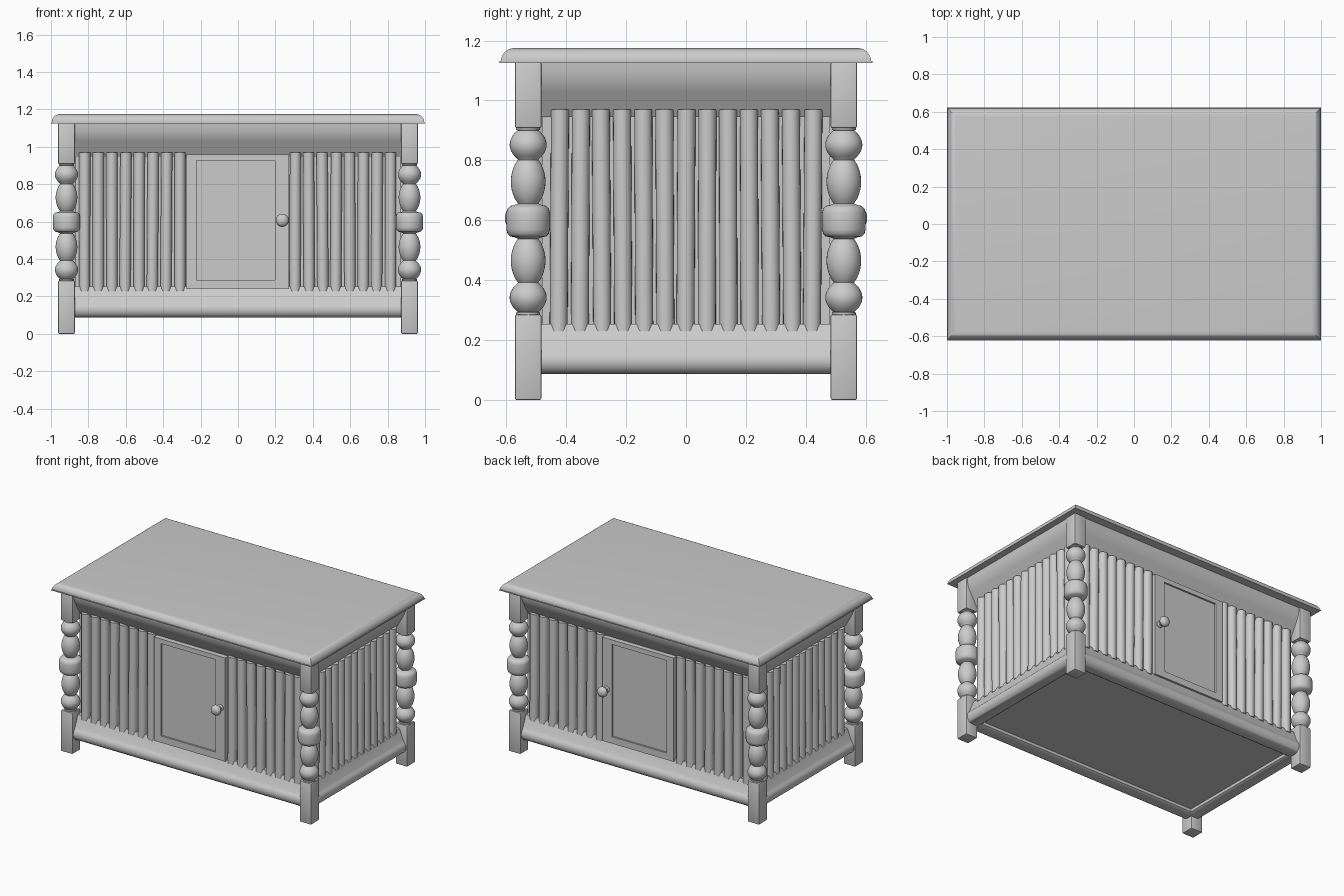
import bpy, bmesh, math, random
from mathutils import Matrix

if "Cube" in bpy.data.objects:
    bpy.data.objects.remove(bpy.data.objects["Cube"])

random.seed(4)
LX, LY = 0.917, 0.527          # leg centres
HX, HY = 0.962, 0.571          # outer faces of the legs


def finish(name, bm, angle=35):
    bmesh.ops.recalc_face_normals(bm, faces=bm.faces)
    me = bpy.data.meshes.new(name)
    bm.to_mesh(me)
    bm.free()
    ob = bpy.data.objects.new(name, me)
    bpy.context.collection.objects.link(ob)
    bpy.ops.object.select_all(action='DESELECT')
    ob.select_set(True)
    bpy.context.view_layer.objects.active = ob
    bpy.ops.object.shade_smooth_by_angle(angle=math.radians(angle))
    return ob


def rect_loft(name, profile, hx, hy, closed):
    """Sweep a profile of (inset, z) around a rectangle."""
    bm = bmesh.new()
    rings = [[bm.verts.new((sx * (hx - d), sy * (hy - d), z))
              for sx, sy in ((-1, -1), (1, -1), (1, 1), (-1, 1))] for d, z in profile]
    n = len(rings)
    for i in range(n if closed else n - 1):
        a, b = rings[i], rings[(i + 1) % n]
        for k in range(4):
            m = (k + 1) % 4
            bm.faces.new((a[k], a[m], b[m], b[k]))
    if not closed:
        bm.faces.new(rings[0])
        bm.faces.new(rings[-1])
    return finish(name, bm)


def add_box(bm, x0, x1, y0, y1, z0, z1, bevel=0):
    part = bmesh.ops.create_cube(bm, size=1, matrix=Matrix.Translation(
        ((x0 + x1) / 2, (y0 + y1) / 2, (z0 + z1) / 2)) @ Matrix.Diagonal(
        (x1 - x0, y1 - y0, z1 - z0, 1)))
    if bevel:
        edges = list({e for v in part['verts'] for e in v.link_edges})
        bmesh.ops.bevel(bm, geom=edges, offset=bevel, segments=2, profile=0.5, affect='EDGES')


def lathe(bm, profile, matrix, steps=32):
    """Revolve (radius, height) points about local z."""
    rings = [[bm.verts.new(matrix @ (Matrix.Rotation(2 * math.pi * i / steps, 4, 'Z')
              @ Matrix.Translation((r, 0, z))).translation) for i in range(steps)]
             for r, z in profile]
    for a, b in zip(rings, rings[1:]):
        for i in range(steps):
            j = (i + 1) % steps
            bm.faces.new((a[i], a[j], b[j], b[i]))
    bm.faces.new(rings[0])
    bm.faces.new(rings[-1])


def bulge(z0, z1, r0, r1, power=1.0, n=10):
    return [(r0 + (r1 - r0) * math.sin(math.pi * i / n) ** power, z0 + (z1 - z0) * i / n)
            for i in range(n + 1)]


# Table top with rounded upper edge
top = [(0, 1.125), (0, 1.131)] + [
    (0.05 - 0.046 * math.cos(t), 1.131 + 0.044 * math.sin(t))
    for t in [math.pi / 2 * i / 8 for i in range(9)]]
rect_loft("table_top", top, 1.0, 0.622, False)

# Upper moulding: rounded band above an inward sloping face
rect_loft("upper_moulding", [(0.008, 1.13), (0.01, 1.10), (0.015, 1.075), (0.024, 1.05),
                             (0.036, 1.03), (0.085, 0.945), (0.11, 0.945), (0.11, 1.13)],
          HX, HY, True)

# Base moulding: sloping face above a rounded nose
nose = [(0.052 - 0.044 * math.sin(t), 0.1315 + 0.0445 * math.cos(t))
        for t in [math.radians(40 + 14 * i) for i in range(11)]]
rect_loft("base_moulding", [(0.11, 0.253), (0.06, 0.253), (0.03, 0.176)] + nose +
          [(0.09, 0.087), (0.11, 0.1)], HX, HY, True)

# Floor panel and inner carcass behind the slats
bm = bmesh.new()
add_box(bm, -0.87, 0.87, -0.48, 0.48, 0.12, 1.12)
finish("inner_carcass", bm)

# Four turned legs with square ends
spindle = ([(0.04, 0.275), (0.04, 0.292)] + bulge(0.294, 0.39, 0.035, 0.062, 0.8)
           + bulge(0.392, 0.538, 0.034, 0.058, 0.75))
ring = bulge(0.545, 0.6, 0.045, 0.073, 0.45)[:6]
ring = [(0.045, 0.543), (0.06, 0.546), (0.069, 0.555), (0.073, 0.57), (0.073, 0.6)]
half = spindle + ring
leg_profile = half + [(r, 1.194 - z) for r, z in reversed(half[:-1])]
for sx, sn in ((-1, "left"), (1, "right")):
    for sy, fn in ((-1, "front"), (1, "back")):
        x, y = sx * LX, sy * LY
        bm = bmesh.new()
        for z0, z1 in ((0, 0.285), (0.908, 1.127)):
            add_box(bm, x - 0.0445, x + 0.0445, y - 0.0445, y + 0.0445, z0, z1, 0.006)
        lathe(bm, leg_profile, Matrix.Translation((x, y, 0)))
        finish(f"{fn}_{sn}_leg", bm)


def slat(bm, x, y):
    tilt = Matrix.Rotation(random.uniform(-0.008, 0.008), 4, 'X' if abs(x) > 0.87 else 'Y')
    bmesh.ops.create_cone(bm, cap_ends=True, segments=20, radius1=0.03, radius2=0.03,
                          depth=0.74, matrix=Matrix.Translation((x, y, 0.6)) @ tilt)


# Side slats
for s, n in ((-1, "left"), (1, "right")):
    bm = bmesh.new()
    for i in range(13):
        slat(bm, s * 0.885, -0.423 + 0.0705 * i)
    finish(f"{n}_slats", bm)

# Front and back: slats, framed door and knob
for s, n in ((-1, "front"), (1, "back")):
    bm = bmesh.new()
    for i in range(8):
        for x0 in (-0.82, 0.306):
            slat(bm, x0 + 0.0728 * i, s * 0.496)
    finish(f"{n}_slats", bm)

    bm = bmesh.new()
    ya, yb = sorted((s * 0.47, s * 0.53))
    for x0, x1, z0, z1 in ((-0.275, -0.222, 0.24, 0.96), (0.197, 0.272, 0.24, 0.96),
                           (-0.222, 0.197, 0.24, 0.287), (-0.222, 0.197, 0.928, 0.96)):
        add_box(bm, x0, x1, ya, yb, z0, z1)
    finish(f"{n}_door_frame", bm)

    bm = bmesh.new()
    ya, yb = sorted((s * 0.47, s * 0.518))
    add_box(bm, -0.225, 0.2, ya, yb, 0.28, 0.935)
    finish(f"{n}_door_panel", bm)

    bm = bmesh.new()
    turn = Matrix.Translation((0.237, s * 0.52, 0.607)) @ Matrix.Rotation(-s * math.pi / 2, 4, 'X')
    lathe(bm, [(0.022, 0), (0.022, 0.014), (0.014, 0.02), (0.014, 0.036), (0.026, 0.042),
               (0.035, 0.054), (0.035, 0.064), (0.027, 0.077), (0.012, 0.084)], turn, 24)
    finish(f"{n}_knob", bm, 50)
